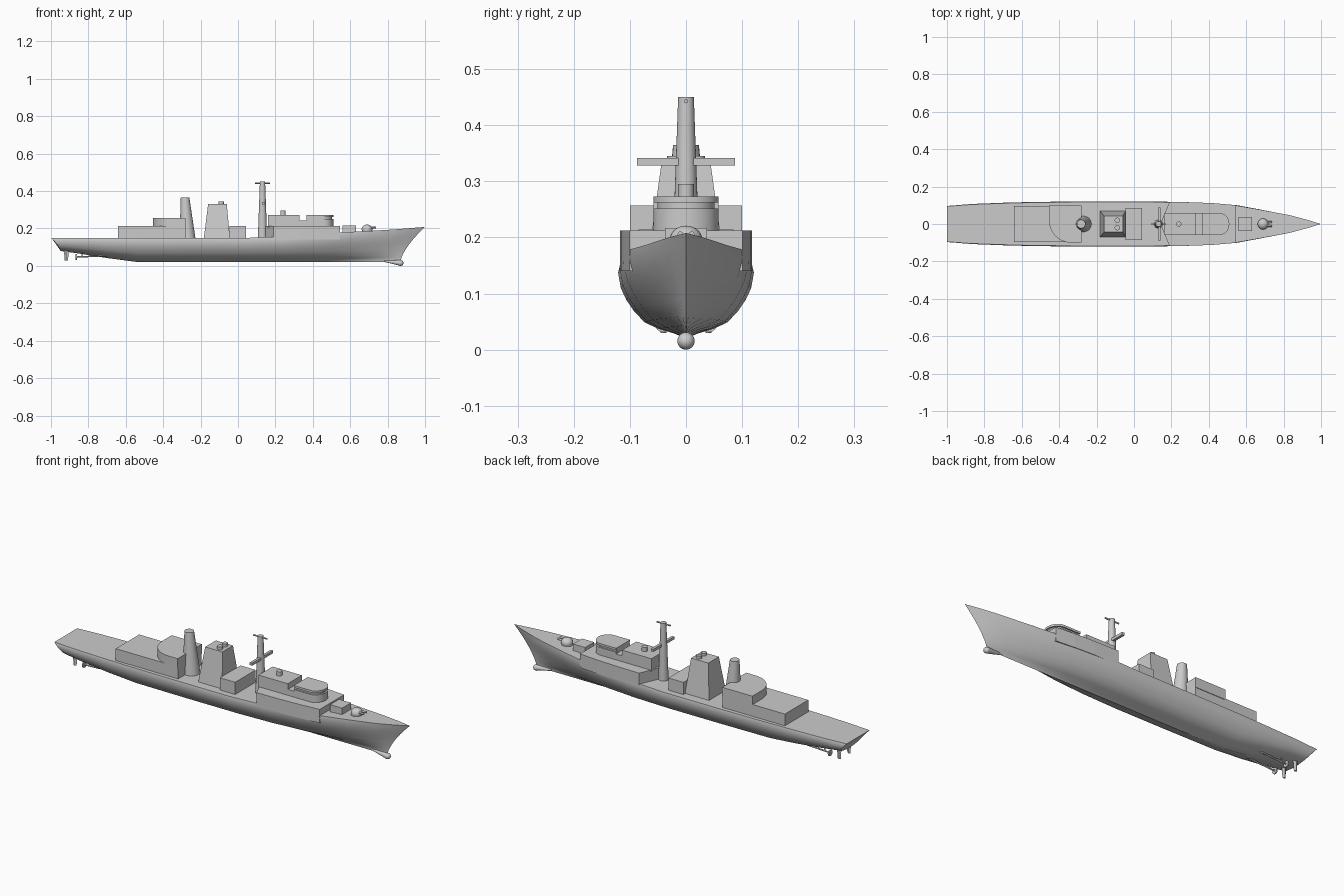
import bpy, bmesh, math
from mathutils import Vector

old = bpy.data.objects.get("Cube")
if old:
    bpy.data.objects.remove(old)

grey = bpy.data.materials.new("ship grey")
grey.use_nodes = True
grey.diffuse_color = (0.6, 0.6, 0.6, 1)
grey.node_tree.nodes["Principled BSDF"].inputs["Base Color"].default_value = (0.6, 0.6, 0.6, 1)


def finish(name, bm, smooth=None):
    bmesh.ops.recalc_face_normals(bm, faces=bm.faces)
    mesh = bpy.data.meshes.new(name)
    bm.to_mesh(mesh)
    bm.free()
    mesh.materials.append(grey)
    ob = bpy.data.objects.new(name, mesh)
    bpy.context.scene.collection.objects.link(ob)
    if smooth:
        bpy.ops.object.select_all(action='DESELECT')
        ob.select_set(True)
        bpy.context.view_layer.objects.active = ob
        bpy.ops.object.shade_smooth_by_angle(angle=math.radians(smooth))
    return ob


def loft(name, rings, smooth=None):
    """Skin closed rings of equal length and cap both ends."""
    bm = bmesh.new()
    vs = [[bm.verts.new(p) for p in r] for r in rings]
    n = len(vs[0])
    for a, b in zip(vs, vs[1:]):
        for i in range(n):
            j = (i + 1) % n
            bm.faces.new((a[i], a[j], b[j], b[i]))
    bm.faces.new(vs[0])
    bm.faces.new(vs[-1])
    bmesh.ops.remove_doubles(bm, verts=bm.verts, dist=1e-5)
    return finish(name, bm, smooth)


def prism(name, outline, z0, z1, smooth=None):
    return loft(name, [[(x, y, z) for x, y in outline] for z in (z0, z1)], smooth)


def rect(x0, x1, w):
    return [(x0, -w), (x1, -w), (x1, w), (x0, w)]


def box(name, x0, x1, w, z0, z1):
    return prism(name, rect(x0, x1, w), z0, z1)


def tube(name, p0, p1, r0, r1, n=24):
    """Round tapered bar between two points."""
    p0, p1 = Vector(p0), Vector(p1)
    q = Vector((0, 0, 1)) if abs(p1.z - p0.z) > abs(p1.x - p0.x) + abs(p1.y - p0.y) else (p1 - p0).normalized()
    u = q.orthogonal().normalized()
    v = q.cross(u)
    ang = [math.tau * i / n for i in range(n)]
    return loft(name, [[p + (u * math.cos(a) + v * math.sin(a)) * r for a in ang]
                       for p, r in ((p0, r0), (p1, r1))], 40)


def ball(name, loc, scale):
    bm = bmesh.new()
    bmesh.ops.create_uvsphere(bm, u_segments=24, v_segments=14, radius=1)
    bmesh.ops.scale(bm, vec=scale, verts=bm.verts)
    bmesh.ops.translate(bm, vec=loc, verts=bm.verts)
    return finish(name, bm, 60)


# Hull: stations of (x at keel, rake to deck, half beam, deck z, keel z, fineness)
stations = [
    (-0.95, -0.05, 0.096, 0.150, 0.080, 0.6),
    (-0.85, -0.02, 0.106, 0.150, 0.066, 0.65),
    (-0.70, 0.0, 0.113, 0.150, 0.042, 0.8),
    (-0.54, 0.0, 0.118, 0.150, 0.021, 1.0),
    (-0.25, 0.0, 0.121, 0.150, 0.020, 1.0),
    (0.05, 0.0, 0.121, 0.150, 0.020, 1.0),
    (0.25, 0.0, 0.118, 0.157, 0.020, 1.05),
    (0.42, 0.0, 0.112, 0.170, 0.020, 1.2),
    (0.54, 0.01, 0.102, 0.179, 0.020, 1.45),
    (0.66, 0.03, 0.077, 0.186, 0.020, 1.7),
    (0.77, 0.065, 0.049, 0.195, 0.020, 1.9),
    (0.835, 0.10, 0.021, 0.203, 0.020, 2.0),
    (0.868, 0.13, 0.0, 0.208, 0.020, 2.0),
]
section = [(0.975, 1.0), (1.0, 0.90), (0.96, 0.69), (0.88, 0.53), (0.77, 0.38),
           (0.61, 0.22), (0.40, 0.13), (0.18, 0.07)]
rings = []
for x, rake, w, zd, zk, fine in stations:
    half = [(x + rake * f ** 1.5, w * s ** fine * (1 - (1 - f) * 0.28 * (fine - 1)), zk + (zd - zk) * f)
            for s, f in section]
    rings.append(half + [(x, 0, zk)] + [(a, -b, c) for a, b, c in reversed(half)])
loft("hull", rings, 40)

# Bow sonar dome
ball("sonar_dome", (0.868, 0, 0.0155), (0.0165, 0.0155, 0.0155))
tube("sonar_fairing", (0.78, 0, 0.026), (0.868, 0, 0.0155), 0.004, 0.015)

# Raised foredeck, flush with the hull sides
side = [(0.19, 0.118), (0.33, 0.1155), (0.44, 0.110), (0.545, 0.101)]
prism("raised_foredeck", [(0.14, 0)] + [(x, -y) for x, y in side] + side[::-1], 0.14, 0.212)


def bridge_outline(x0, x1, w):
    # Rounded forward end
    nose = [(x1 - 0.05 + 0.05 * math.cos(a), w * math.sin(a))
            for a in [math.radians(-90 + 15 * i) for i in range(13)]]
    return [(x0, -w)] + nose + [(x0, w)]


# Bridge with recessed window band
prism("bridge_base", bridge_outline(0.16, 0.51, 0.058), 0.205, 0.243, 30)
box("bridge_aft_house", 0.16, 0.33, 0.058, 0.24, 0.273)
prism("bridge_front_house", bridge_outline(0.365, 0.51, 0.058), 0.24, 0.252, 30)
prism("bridge_window_band", bridge_outline(0.365, 0.502, 0.051), 0.25, 0.264, 30)
prism("bridge_roof", bridge_outline(0.365, 0.51, 0.058), 0.262, 0.273, 30)
tube("bridge_sensor", (0.24, 0, 0.27), (0.24, 0, 0.295), 0.014, 0.014)

# Forward mast with yards
tube("main_mast", (0.131, 0, 0.145), (0.131, 0, 0.45), 0.025, 0.014)
box("mast_yard", 0.129, 0.143, 0.087, 0.328, 0.342)
tube("mast_top_bar", (0.09, 0, 0.443), (0.17, 0, 0.443), 0.004, 0.004, 10)

# Funnel, its uptakes and the deckhouse ahead of it
loft("funnel", [[(x, y, z) for x, y in rect(a, b, w)]
                for a, b, w, z in ((-0.183, -0.043, 0.07, 0.145), (-0.160, -0.060, 0.044, 0.33))])
for s in (-1, 1):
    tube("funnel_uptake", (-0.09, s * 0.02, 0.32), (-0.09, s * 0.02, 0.345), 0.014, 0.014)
box("midship_deckhouse", -0.045, 0.043, 0.085, 0.145, 0.214)

# Hangar with one rounded corner on its upper storey
box("hangar", -0.642, -0.28, 0.097, 0.145, 0.212)
corner = [(-0.335 - 0.12 * math.sin(a), 0.02 - 0.12 * math.cos(a))
          for a in [math.radians(9 * i) for i in range(11)]]
prism("hangar_upper_storey", [(-0.28, 0.10), (-0.28, -0.10)] + corner + [(-0.455, 0.10)], 0.205, 0.257, 30)
tube("aft_mast", (-0.27, 0, 0.145), (-0.283, 0, 0.365), 0.043, 0.023)

# Foredeck launcher box and gun
box("launcher_box", 0.56, 0.63, 0.037, 0.17, 0.217)
tube("gun_base", (0.69, 0, 0.17), (0.69, 0, 0.196), 0.028, 0.028)
ball("gun_turret", (0.69, 0, 0.196), (0.029, 0.029, 0.025))
for s in (-1, 1):
    tube("gun_barrel", (0.695, s * 0.01, 0.204), (0.738, s * 0.01, 0.206), 0.005, 0.005, 12)

# Rudders, shafts and propellers
for s in (-1, 1):
    y = s * 0.04
    loft("rudder", [[(x, y + d, z) for x, d in ((a, 0), (-0.92, 0.005), (b, 0), (-0.92, -0.005))]
                    for a, b, z in ((-0.918 - 0.009, -0.909, 0.03), (-0.931, -0.904, 0.09))])
    tube("propeller_shaft", (-0.87, y, 0.047), (-0.68, y, 0.056), 0.004, 0.004, 10)
    tube("propeller", (-0.868, y, 0.047), (-0.862, y, 0.047), 0.016, 0.016, 16)
    tube("shaft_strut", (-0.835, y, 0.047), (-0.835, y, 0.08), 0.003, 0.003, 8)
